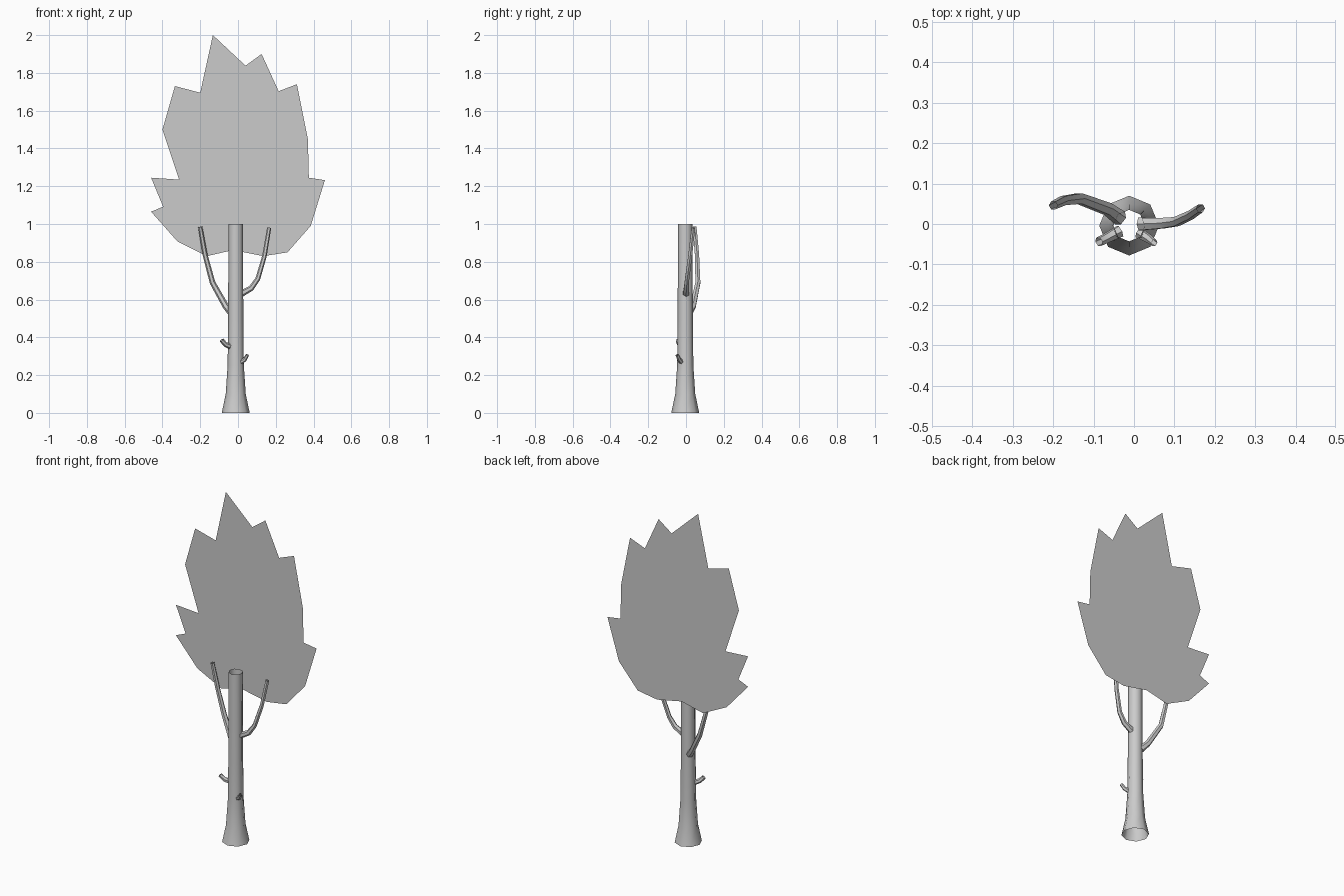
import bpy, bmesh
from math import cos, sin, tau, radians
from mathutils import Vector

if "Cube" in bpy.data.objects:
    bpy.data.objects.remove(bpy.data.objects["Cube"])


def finish(name, bm):
    mesh = bpy.data.meshes.new(name)
    bm.to_mesh(mesh)
    bm.free()
    obj = bpy.data.objects.new(name, mesh)
    bpy.context.collection.objects.link(obj)
    return obj


def tube(name, path, radii, sides):
    """Open-ended tube swept along a path, one ring per point."""
    pts = [Vector(p) for p in path]
    bm = bmesh.new()
    rings = []
    for i, (p, r) in enumerate(zip(pts, radii)):
        t = (pts[min(i + 1, len(pts) - 1)] - pts[max(i - 1, 0)]).normalized()
        u = Vector((0, 1, 0)).cross(t).normalized()
        v = t.cross(u)
        rings.append([bm.verts.new(p + r * (cos(tau * k / sides) * u + sin(tau * k / sides) * v))
                      for k in range(sides)])
    for a, b in zip(rings, rings[1:]):
        for k in range(sides):
            j = (k + 1) % sides
            bm.faces.new((a[k], a[j], b[j], b[k]))
    obj = finish(name, bm)
    bpy.ops.object.select_all(action='DESELECT')
    obj.select_set(True)
    bpy.context.view_layer.objects.active = obj
    bpy.ops.object.shade_smooth_by_angle(angle=radians(50))
    return obj


# Trunk: flared eight-sided open tube
profile = [(0, .074), (.1, .053), (.25, .043), (.5, .04), (1, .039)]
tube("trunk", [(-.012, -.004, z) for z, r in profile], [r for z, r in profile], 8)

# Long branches reaching up into the crown
tube("left_branch", [(-.035, .015, .53), (-.065, .037, .565), (-.135, .063, .69),
                     (-.175, .058, .84), (-.2, .046, .985)],
     [.02, .017, .015, .013, .011], 6)
tube("right_branch", [(.015, 0, .63), (.07, .002, .66), (.105, .006, .71),
                      (.14, .022, .83), (.165, .039, .98)],
     [.018, .015, .013, .012, .011], 6)

# Short broken twigs low on the trunk
tube("left_twig", [(-.035, -.018, .35), (-.066, -.034, .362), (-.087, -.044, .385)],
     [.016, .013, .012], 6)
tube("right_twig", [(.012, -.022, .268), (.036, -.036, .282), (.05, -.047, .307)],
     [.014, .011, .009], 6)

# Crown: one flat jagged foliage card behind the trunk
outline = [(-.133, 2), (.04, 1.838), (.125, 1.9), (.215, 1.703), (.312, 1.74),
           (.37, 1.45), (.375, 1.245), (.46, 1.232), (.385, .99), (.262, .85),
           (.135, .83), (-.025, .862), (-.165, .83), (-.32, .907), (-.46, 1.065),
           (-.377, 1.1), (-.46, 1.245), (-.312, 1.235), (-.4, 1.5), (-.35, 1.535),
           (-.334, 1.73), (-.2, 1.695)]
bm = bmesh.new()
face = bm.faces.new([bm.verts.new((x, .077, z)) for x, z in reversed(outline)])
bmesh.ops.triangulate(bm, faces=[face])
finish("foliage", bm)
